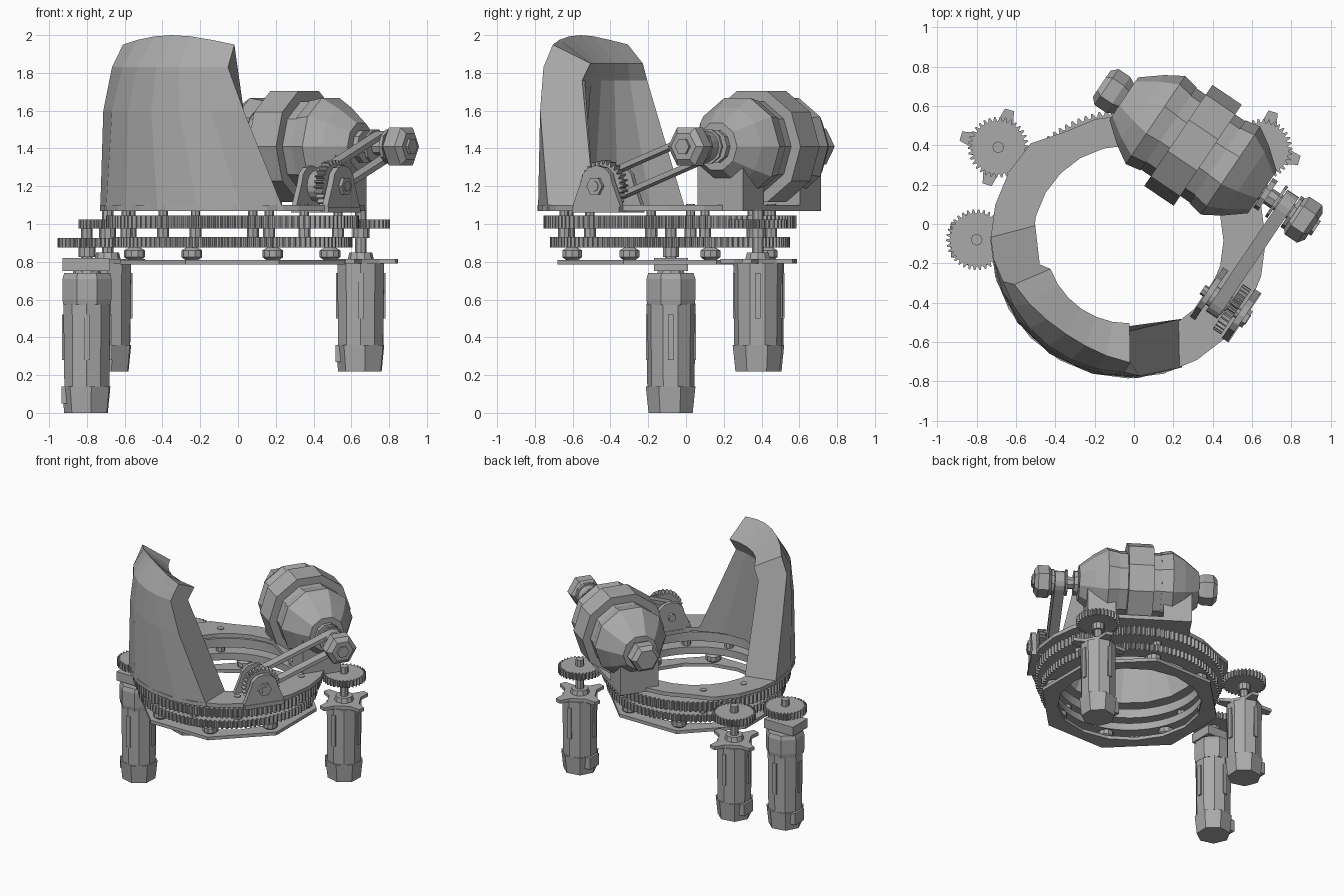
import bpy, bmesh
from math import sin, cos, pi, radians, atan2
from mathutils import Matrix

old = bpy.data.objects.get("Cube")
if old:
    bpy.data.objects.remove(old)

grey = bpy.data.materials.new("plain grey")
grey.use_nodes = True
colour = (0.4, 0.4, 0.4, 1)
grey.diffuse_color = colour
grey.node_tree.nodes["Principled BSDF"].inputs["Base Color"].default_value = colour

TABLE = Matrix.Translation((-0.03, -0.085, 0))     # centre of the turntable
# Barrel frame: local x is sideways, local y is up, local z runs along the barrel
a = radians(-34)
BARREL = Matrix(((-sin(a), 0, cos(a), 0.30), (cos(a), 0, sin(a), 0.40),
                 (0, 1, 0, 1.41), (0, 0, 0, 1)))


def finish(name, bm, frame):
    bmesh.ops.recalc_face_normals(bm, faces=bm.faces)
    mesh = bpy.data.meshes.new(name)
    bm.to_mesh(mesh)
    bm.free()
    mesh.transform(frame)
    mesh.materials.append(grey)
    bpy.context.collection.objects.link(bpy.data.objects.new(name, mesh))


def loops(name, rows, frame, closed=False):
    """Skin a list of equal point loops; cap the ends or join them."""
    bm = bmesh.new()
    vs = [[bm.verts.new(p) for p in row] for row in rows]
    n = len(rows[0])
    for k in range(len(vs) if closed else len(vs) - 1):
        lo, hi = vs[k], vs[(k + 1) % len(vs)]
        for i in range(n):
            j = (i + 1) % n
            bm.faces.new((lo[i], lo[j], hi[j], hi[i]))
    if not closed:
        bm.faces.new(vs[0])
        bm.faces.new(vs[-1])
    finish(name, bm, frame)


def polar(r, t):
    return (r * cos(t), r * sin(t))


def circle(r, n, phase=0.0):
    return [polar(r, 2 * pi * i / n + phase) for i in range(n)]


def cog(r, teeth, depth=0.022):
    return [polar(r - depth * (i % 4 > 1), pi * i / 2 / teeth) for i in range(teeth * 4)]


def prism(name, pts, z0, z1, frame):
    loops(name, [[(x, y, z) for x, y in pts] for z in (z0, z1)], frame)


def ring(name, outer, inner, z0, z1, frame):
    rows = [[(x, y, z) for x, y in pts] for pts, z in
            ((outer, z0), (outer, z1), (inner, z1), (inner, z0))]
    loops(name, rows, frame, closed=True)


def lathe(name, profile, n, frame, phase=0.0):
    loops(name, [[(x, y, z) for x, y in circle(r, n, phase)] for r, z in profile], frame)


def box(name, x, y, z, frame):
    prism(name, [(x[0], y[0]), (x[1], y[0]), (x[1], y[1]), (x[0], y[1])], *z, frame)


# Turntable ring gears
TEETH = 116
for label, r, z0, z1 in (("lower", 0.635, 0.875, 0.93), ("upper", 0.67, 0.975, 1.045)):
    ring(label + "_ring_gear", cog(r, TEETH), circle(0.52, TEETH * 4), z0, z1, TABLE)

# Octagonal bottom plate with a round opening, and the deck with one trimmed edge
octagon = [polar(0.645 if i % 2 else 0.596, i * pi / 8) for i in range(16)]
ring("bottom_plate", octagon, circle(0.51, 16), 0.785, 0.81, TABLE)
rim = [polar(0.64 if 6 <= i <= 8 else 0.70, i * pi / 12) for i in range(24)]
ring("deck_plate", rim, circle(0.485, 24), 1.07, 1.10, TABLE)

# Rollers below, bolts and spacers above
for k in range(8):
    at = TABLE @ Matrix.Translation((*polar(0.56, (k + 0.5) * pi / 4), 0))
    lathe("roller_post", [(0.025, 0.79), (0.025, 0.90)], 8, at)
    lathe("roller", [(0.035, 0.81), (0.055, 0.825), (0.055, 0.86), (0.03, 0.875)], 10, at)
for deg in (11, 70, 130, 161, 190, 250, 281, 312):
    at = TABLE @ Matrix.Translation((*polar(0.57, radians(deg)), 0))
    lathe("deck_bolt", [(0.025, 1.04), (0.025, 1.105)], 8, at)
    lathe("spacer", [(0.032, 0.925), (0.032, 0.98)], 8, at)

# Curved shield: cross-section rows of height, radius, start and end angle
SECTION = ((1.07, 0.70, 178, 293), (1.60, 0.69, 188, 275), (1.83, 0.67, 198, 268),
           (1.95, 0.62, 201, 271), (1.85, 0.42, 200, 271), (1.76, 0.465, 195, 268),
           (1.07, 0.48, 170, 304))
stations = []
for k in range(7):
    u = k / 6
    bulge = 0.05 * sin(pi * u)
    row = []
    for i, (z, r, a0, a1) in enumerate(SECTION):
        if i == 3:
            r, z = r - bulge, z + bulge
        row.append((*polar(r, radians(a0 + (a1 - a0) * u)), z))
    stations.append(row)
loops("shield", stations, TABLE)

# Barrel body with a raised band, two cones and a cradle
lathe("barrel_core", [(0.25, -0.18), (0.25, 0.18)], 10, BARREL)
lathe("barrel_middle_band", [(0.31, -0.09), (0.31, 0.09)], 10, BARREL)
for side in (-1, 1):
    lathe("barrel_cone", [(r, side * t) for r, t in
          ((0.255, 0.15), (0.27, 0.23), (0.215, 0.32), (0.13, 0.425))], 10, BARREL)
    box("cradle", (-0.16, 0.13), (-0.34, -0.04), sorted((side * 0.17, side * 0.37)), BARREL)
box("cradle_foot", (-0.16, 0.13), (-0.34, -0.31), (-0.37, 0.37), BARREL)
lathe("rear_cap", [(0.08, -0.56), (0.11, -0.53), (0.11, -0.46), (0.09, -0.42)], 6, BARREL)
lathe("front_shaft", [(0.045, 0.40), (0.045, 0.66)], 8, BARREL)
for z0, z1, r in ((0.43, 0.46, 0.09), (0.505, 0.52, 0.095), (0.60, 0.62, 0.095)):
    lathe("shaft_collar", [(r, z0), (r, z1)], 10, BARREL)
lathe("front_cap", [(0.08, 0.61), (0.115, 0.64), (0.115, 0.715), (0.08, 0.74)], 6, BARREL)
lathe("front_nut", [(0.045, 0.735), (0.045, 0.755)], 6, BARREL)

# Drive belt and its geared pivot
PS, PH = -0.58, -0.21
PIVOT = BARREL @ Matrix.Translation((PS, PH, 0))


def belt_loop(r):
    tilt = atan2(-PH, -PS)
    arc = [polar(r, pi / 2 - i * pi / 8 + tilt) for i in range(9)]
    return arc + [(PS - x, PH - y) for x, y in arc]


ring("drive_belt", belt_loop(0.082), belt_loop(0.055), 0.525, 0.595, BARREL)
lathe("belt_pulley", [(0.055, 0.50), (0.055, 0.60)], 12, PIVOT)
prism("pivot_gear", cog(0.138, 28), 0.605, 0.655, PIVOT)
arch = [(0.15, -0.13), (0.15, -0.10)] + \
       [(0.10 * cos(i * pi / 6), 0.02 + 0.09 * sin(i * pi / 6)) for i in range(7)] + \
       [(-0.15, -0.10), (-0.15, -0.13)]
for z0, z1 in ((0.475, 0.505), (0.67, 0.705)):
    prism("pivot_bracket", arch, z0, z1, PIVOT)
box("pivot_base", (-0.15, 0.15), (-0.14, -0.11), (0.47, 0.71), PIVOT)
lathe("pivot_shaft", [(0.028, 0.45), (0.028, 0.73)], 8, PIVOT)
lathe("pivot_nut", [(0.05, 0.70), (0.05, 0.725)], 6, PIVOT)

# Motors: position, base height, flange height, pinion height, gearbox or not
for label, x, y, base, flange, gear_z, geared in (
        ("right_rear", -0.69, 0.39, 0.22, 0.79, 0.975, False),
        ("left_rear", 0.65, 0.38, 0.22, 0.79, 0.975, False),
        ("right_side", -0.80, -0.08, 0.0, 0.74, 0.875, True)):
    at = Matrix.Translation((x, y, 0))
    prism(label + "_pinion", cog(0.155, 34, 0.02), gear_z, gear_z + 0.05, at)
    lathe(label + "_pinion_hub", [(0.045, gear_z - 0.05), (0.045, gear_z + 0.01)], 10, at)
    lathe(label + "_motor_shaft", [(0.03, flange), (0.03, gear_z + 0.10)], 8, at)
    lathe(label + "_motor_neck", [(0.075, flange), (0.06, flange + 0.06)], 10, at)
    body_top = 0.58 if geared else flange
    lathe(label + "_motor_body", [(0.125, base + 0.14), (0.13, body_top)], 10, at, 0.3)
    lathe(label + "_motor_end", [(0.12, base), (0.135, base + 0.14)], 7, at, 0.4)
    box(label + "_terminal", (-0.135, -0.05), (-0.04, 0.07), (base + 0.05, base + 0.14), at)
    for k in range(4):
        spin = at @ Matrix.Rotation(k * pi / 2, 4, "Z")
        box("motor_rib", (0.11, 0.132), (-0.015, 0.015), (base + 0.28, base + 0.52), spin)
    if geared:
        lathe("gearbox", [(0.135, 0.57), (0.14, 0.60), (0.14, 0.71), (0.13, 0.74)], 8, at, pi / 8)
        box("gearbox_plate", (-0.13, 0.12), (-0.09, 0.09), (0.75, 0.82), at)
    else:
        # Mounting flange with four narrow ears
        ears = [polar(r, k * pi / 2 + 1.28 + turn) for k in range(4)
                for r, turn in ((0.125, -0.35), (0.20, -0.12), (0.20, 0.12), (0.125, 0.35))]
        prism(label + "_flange", ears, flange, flange + 0.025, at)
